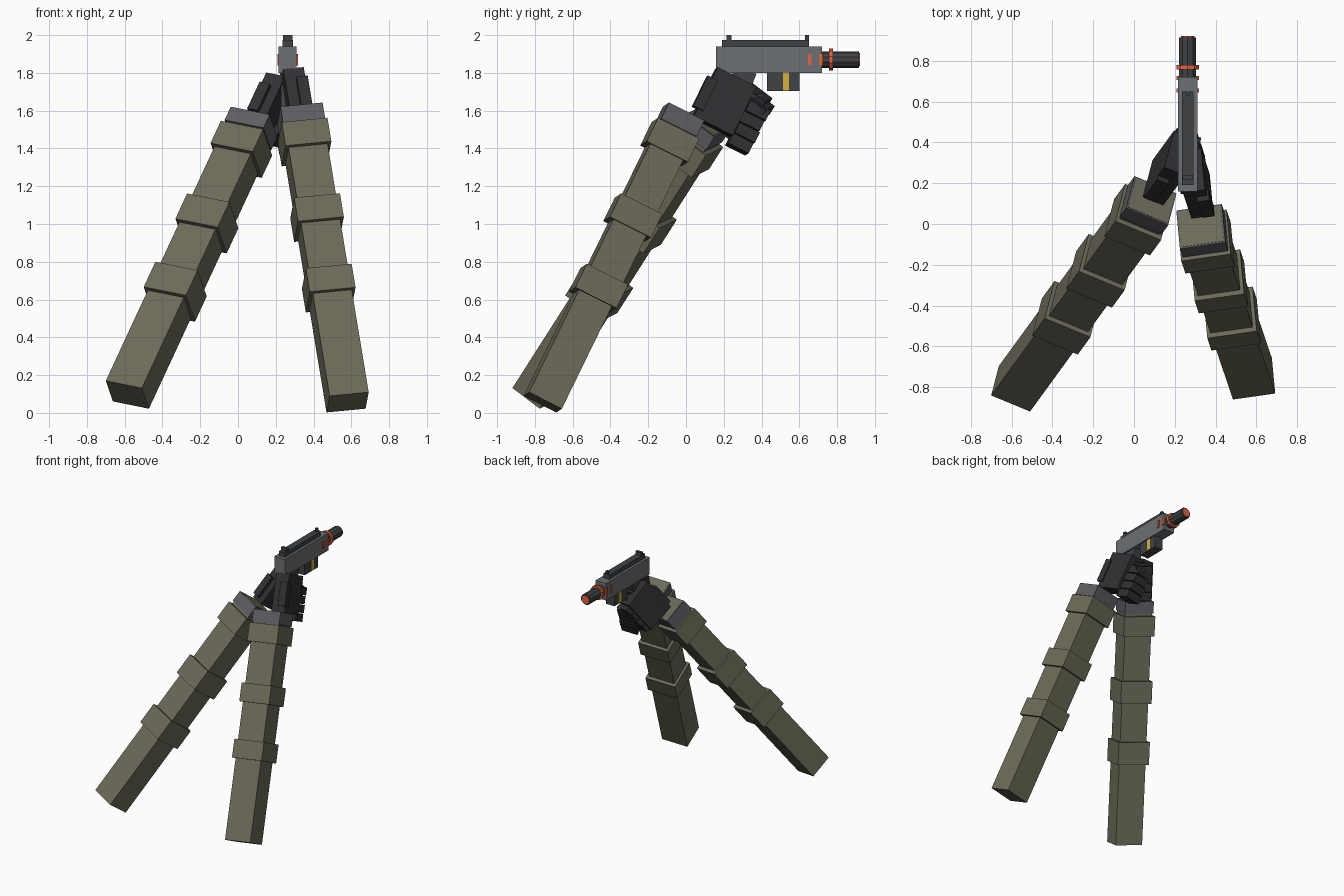
import bpy, bmesh, math
from mathutils import Vector, Matrix

if "Cube" in bpy.data.objects:
    bpy.data.objects.remove(bpy.data.objects["Cube"])


def mat(name, r, g, b):
    m = bpy.data.materials.new(name)
    m.diffuse_color = (r, g, b, 1)
    m.use_nodes = True
    m.node_tree.nodes["Principled BSDF"].inputs["Base Color"].default_value = m.diffuse_color
    return m


OLIVE = mat("olive_cloth", 0.15, 0.145, 0.10)
CUFF = mat("cuff_grey", 0.11, 0.11, 0.125)
GLOVE = mat("glove_black", 0.03, 0.03, 0.034)
STEEL = mat("steel_grey", 0.15, 0.16, 0.17)
DARK = mat("dark_metal", 0.05, 0.055, 0.06)
ORANGE = mat("orange_glow", 0.75, 0.13, 0.06)
YELLOW = mat("yellow_mark", 0.65, 0.45, 0.05)


def finish(name, bm, material):
    me = bpy.data.meshes.new(name)
    bm.to_mesh(me)
    bm.free()
    me.materials.append(material)
    ob = bpy.data.objects.new(name, me)
    bpy.context.collection.objects.link(ob)
    return ob


def box(name, centre, size, material, axes=None):
    """Box of a given size, optionally turned into a frame of three axes."""
    bm = bmesh.new()
    bmesh.ops.create_cube(bm, size=1)
    rot = Matrix(axes).transposed().to_4x4() if axes else Matrix()
    bm.transform(Matrix.Translation(centre) @ rot @ Matrix.Diagonal((*size, 1)))
    return finish(name, bm, material)


def tube(name, y0, y1, r, material, sides=10):
    """Cylinder along y on the barrel line."""
    bm = bmesh.new()
    bmesh.ops.create_cone(bm, cap_ends=True, segments=sides, radius1=r, radius2=r, depth=y1 - y0)
    bm.transform(Matrix.Translation((GX, (y0 + y1) / 2, 1.87)) @ Matrix.Rotation(math.pi / 2, 4, 'X'))
    return finish(name, bm, material)


def span(name, x, y0, y1, z0, z1, w, material):
    return box(name, (x, (y0 + y1) / 2, (z0 + z1) / 2), (w, y1 - y0, z1 - z0), material)


def arm(side, corner, u, w, wu, wv, length, bands, cuff, palm, thumb, fingers):
    w = Vector(w).normalized()
    u = Vector(u)
    u = (u - w * u.dot(w)).normalized()
    v = w.cross(u)
    axes = (u, v, w)
    base = Vector(corner) + u * wu / 2 + v * wv / 2

    def ring(name, t0, t1, ou, ov, m):
        box(side + name, base + w * (t0 + t1) / 2, (wu + 2 * ou, wv + 2 * ov, t1 - t0), m, axes)

    # sleeve with three folds and a cuff
    ring("_sleeve", 0, length + 0.002, 0, 0, OLIVE)
    for i, (t0, t1) in enumerate(bands):
        ring("_sleeve_fold_%d" % i, t0, t1, 0.018, 0.025, OLIVE)
    ring("_cuff", cuff, length, 0.008, 0.008, CUFF)
    # glove: palm, thumb and four curled fingers
    box(side + "_palm", palm, (0.11, 0.23, 0.29), GLOVE, axes)
    box(side + "_thumb", thumb, (0.06, 0.06, 0.18), GLOVE, axes)
    for i in range(4):
        p = Vector(fingers) + w * (0.066 * (i - 1.5)) + v * (0.006 * (i % 2))
        box(side + "_finger_%d" % i, p, (0.13, 0.12, 0.06), GLOVE, axes)


arm("left", (-0.70, -0.84, 0.17), (0.19, -0.08, -0.04), (0.364, 0.50, 0.784), 0.21, 0.185, 1.84,
    [(0.61, 0.78), (1.07, 1.24), (1.58, 1.73)], 1.75,
    (0.17, 0.275, 1.61), (0.115, 0.185, 1.66), (0.21, 0.33, 1.55))
arm("right", (0.485, -0.86, 0.09), (0.21, 0.03, 0.02), (-0.147, 0.434, 0.889), 0.21, 0.195, 1.72,
    [(0.61, 0.75), (1.03, 1.17), (1.48, 1.62)], 1.625,
    (0.305, 0.20, 1.645), (0.35, 0.10, 1.69), (0.27, 0.325, 1.51))

# pistol body, grip and magazine
GX = 0.263
span("receiver", GX, 0.16, 0.72, 1.80, 1.94, 0.095, STEEL)
box("grip", (GX, 0.26, 1.68), (0.07, 0.12, 0.30), DARK,
    (Vector((1, 0, 0)), Vector((0, 0.92, -0.39)), Vector((0, 0.39, 0.92))))
span("magazine", GX, 0.43, 0.60, 1.705, 1.80, 0.075, DARK)
span("magazine_stripe", GX, 0.513, 0.545, 1.707, 1.80, 0.081, YELLOW)
span("trigger_guard", GX, 0.33, 0.41, 1.672, 1.686, 0.03, DARK)

# top rail and sights
span("top_rail", GX, 0.19, 0.65, 1.94, 1.975, 0.055, DARK)
span("rear_sight", GX, 0.215, 0.24, 1.975, 2.0, 0.05, DARK)
span("front_sight", GX, 0.63, 0.65, 1.975, 2.0, 0.02, DARK)

# barrel with glowing rings
tube("barrel", 0.72, 0.915, 0.044, DARK)
tube("barrel_ring", 0.757, 0.778, 0.058, ORANGE)
tube("muzzle_glow", 0.905, 0.92, 0.034, ORANGE)
for s, side in ((-1, "left"), (1, "right")):
    for i, y in enumerate((0.655, 0.715)):
        span("%s_vent_%d" % (side, i), GX + s * 0.048, y - 0.01, y + 0.01, 1.84, 1.90, 0.014, ORANGE)
